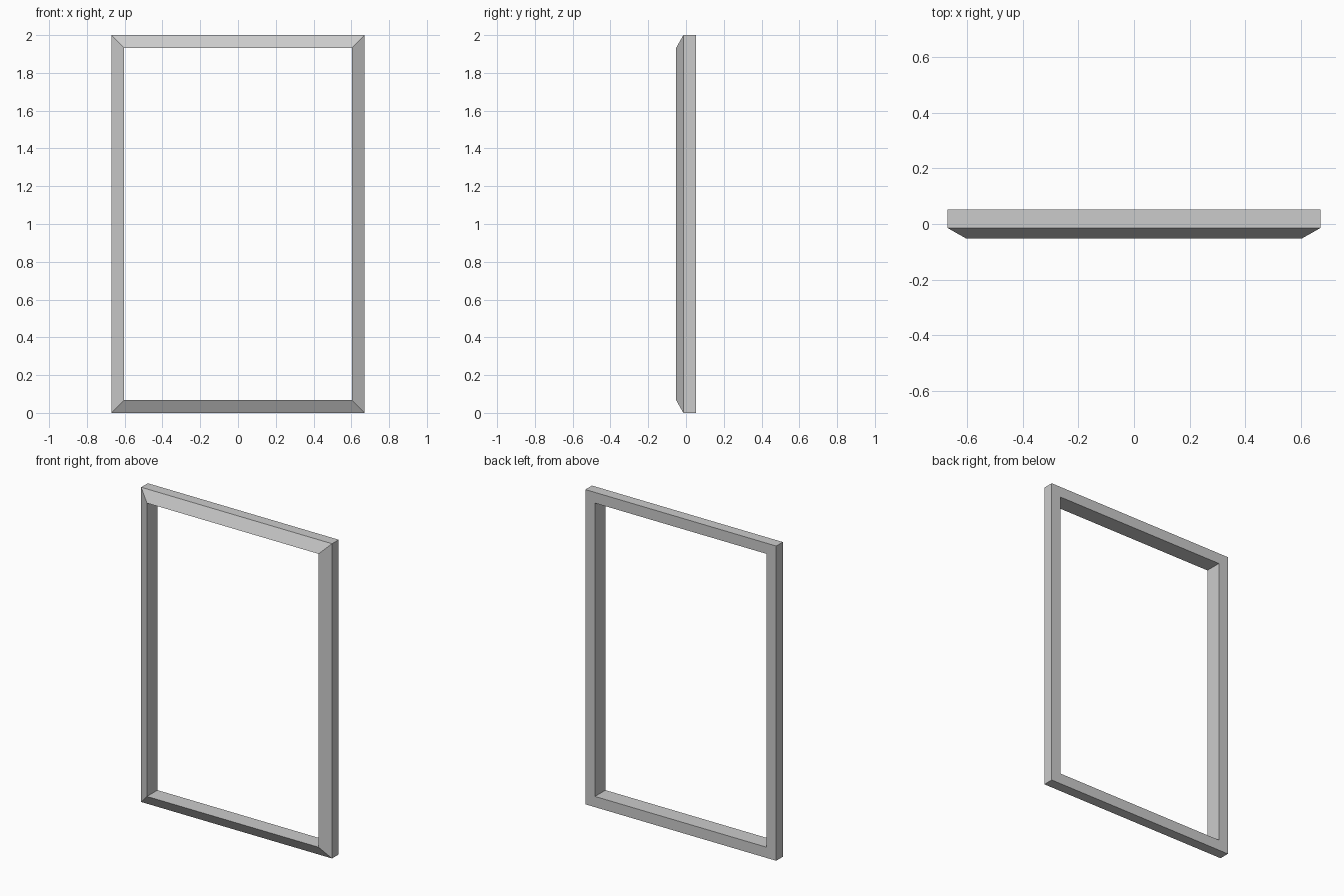
import bpy
import bmesh

if "Cube" in bpy.data.objects:
    bpy.data.objects.remove(bpy.data.objects["Cube"])

HALF_W, HEIGHT, BAR = 0.671, 2.0, 0.068

# Bar cross-section: (inset from outer edge, y), sloping forward to the inner edge
PROFILE = [(0, 0.0525), (0, -0.014), (BAR, -0.0525), (BAR, 0.0525)]


def corner_ring(bm, inset, y):
    """Rectangle of four corners, inset from the outer outline."""
    x, lo, hi = HALF_W - inset, inset, HEIGHT - inset
    return [bm.verts.new(p) for p in
            ((-x, y, lo), (x, y, lo), (x, y, hi), (-x, y, hi))]


# Mitred frame: bridge the profile rings around the opening
bm = bmesh.new()
rings = [corner_ring(bm, inset, y) for inset, y in PROFILE]
for i, a in enumerate(rings):
    b = rings[(i + 1) % len(rings)]
    for j in range(4):
        k = (j + 1) % 4
        bm.faces.new((a[j], a[k], b[k], b[j]))
bmesh.ops.recalc_face_normals(bm, faces=bm.faces)

mesh = bpy.data.meshes.new("frame")
bm.to_mesh(mesh)
bm.free()
frame = bpy.data.objects.new("frame", mesh)
bpy.context.collection.objects.link(frame)
